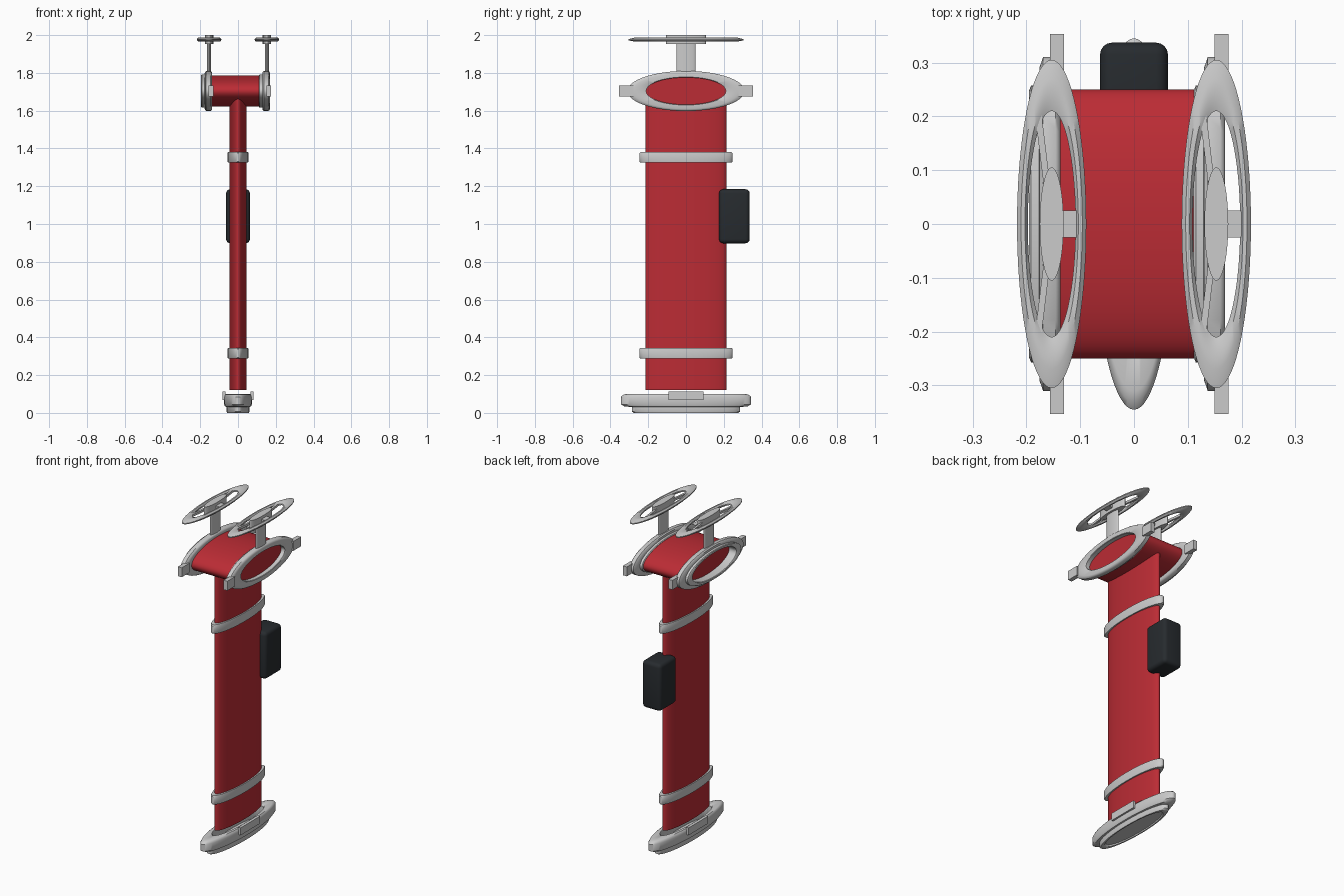
import bpy, bmesh, math
from mathutils import Matrix, Vector

if "Cube" in bpy.data.objects:
    bpy.data.objects.remove(bpy.data.objects["Cube"])

SEG = 72


def material(name, color):
    m = bpy.data.materials.new(name)
    m.diffuse_color = (*color, 1)
    m.use_nodes = True
    m.node_tree.nodes["Principled BSDF"].inputs["Base Color"].default_value = m.diffuse_color
    return m


RED = material("red_paint", (0.50, 0.025, 0.035))
BLACK = material("black_plastic", (0.02, 0.024, 0.028))


def finish(name, bm, mat=None):
    bmesh.ops.recalc_face_normals(bm, faces=bm.faces)
    me = bpy.data.meshes.new(name)
    bm.to_mesh(me)
    bm.free()
    me.polygons.foreach_set("use_smooth", [True] * len(me.polygons))
    me.set_sharp_from_angle(angle=math.radians(38))
    ob = bpy.data.objects.new(name, me)
    bpy.context.collection.objects.link(ob)
    if mat:
        me.materials.append(mat)
    return ob


def frame(loc, scale, rot=None):
    """Unit space -> rotate -> squash -> move."""
    return Matrix.Translation(loc) @ Matrix.Diagonal((*scale, 1)) @ (rot or Matrix())


def lathe(bm, profile, M, closed=True):
    """Revolve (radius, height) points about z; open profiles get end caps."""
    rings = []
    for r, t in profile:
        rings.append([bm.verts.new(M @ Vector((r * math.cos(a), r * math.sin(a), t)))
                      for a in (2 * math.pi * i / SEG for i in range(SEG))])
    pairs = list(zip(rings, rings[1:])) + ([(rings[-1], rings[0])] if closed else [])
    for A, B in pairs:
        for i in range(SEG):
            j = (i + 1) % SEG
            bm.faces.new((A[i], A[j], B[j], B[i]))
    if not closed:
        bm.faces.new(rings[0])
        bm.faces.new(rings[-1])


def box(bm, lo, hi, M, bevel=0.0):
    lo, hi = Vector(lo), Vector(hi)
    size = hi - lo
    res = bmesh.ops.create_cube(bm, size=1)
    for v in res["verts"]:
        v.co = M @ (Vector(a * b for a, b in zip(v.co, size)) + (lo + hi) / 2)
    if bevel:
        edges = list({e for v in res["verts"] for e in v.link_edges})
        bmesh.ops.bevel(bm, geom=edges, offset=bevel, segments=4, profile=0.5, affect='EDGES')


def cylinder(name, r, z0, z1, M, mat=None):
    bm = bmesh.new()
    lathe(bm, [(r, z0), (r, z1)], M, closed=False)
    return finish(name, bm, mat)


ALONG_X = Matrix.Rotation(math.pi / 2, 4, 'Y')
QUARTER = Matrix.Rotation(math.pi / 2, 4, 'Z')

# Hose coupling: stepped flange ring with two lugs
COUPLING = [(0.71, 0), (0.80, 0), (0.83, 0.06), (0.83, 0.28), (0.94, 0.30), (1, 0.40),
            (1, 0.76), (0.96, 0.86), (0.90, 0.90), (0.70, 0.90), (0.68, 0.86), (0.68, 0.06)]


def coupling(name, M):
    bm = bmesh.new()
    lathe(bm, COUPLING, M)
    for s in (0, math.pi):
        R = M @ Matrix.Rotation(s, 4, 'Z')
        box(bm, (-0.27, 0.90, 0.60), (0.27, 1.14, 1.0), R)
    return finish(name, bm)


# Base coupling with closed underside
coupling("base_coupling", frame((0, 0, 0), (0.073, 0.345, 0.112), QUARTER))
cylinder("base_plate", 0.72, 0.06, 0.3, frame((0, 0, 0), (0.073, 0.345, 0.112)))

# Upright column and cross pipe
cylinder("column", 1, 0.12, 1.70, frame((0, 0, 0), (0.045, 0.215, 1)), RED)
cylinder("cross_pipe", 1, -0.142, 0.142, frame((0, 0, 1.704), (1, 0.25, 0.083), ALONG_X), RED)

# Clamp bands around the column
for name, z in (("lower_band", 0.316), ("upper_band", 1.353)):
    bm = bmesh.new()
    lathe(bm, [(0.85, -0.027), (0.98, -0.027), (1, -0.022), (1, 0.022), (0.98, 0.027), (0.85, 0.027)],
          frame((0, 0, z), (0.055, 0.247, 1)))
    finish(name, bm)

# Outlets: coupling, valve stem and handwheel on each side (same orientation)
for side, x in (("left", -0.153), ("right", 0.153)):
    coupling(side + "_outlet_coupling",
             frame((x - 0.042, 0, 1.704), (0.065, 0.31, 0.106), ALONG_X))
    cylinder(side + "_valve_stem", 0.05, 1.785, 1.96, frame((x, 0, 0), (0.21, 1, 1)))
    M = frame((x, 0, 1.976), (0.211, 1, 1))
    bm = bmesh.new()
    lathe(bm, [(0.21, -0.004), (0.235, -0.011), (0.27, -0.011), (0.305, -0.003),
               (0.305, 0.003), (0.27, 0.011), (0.235, 0.011), (0.21, 0.004)], M)
    for k in range(3):
        box(bm, (0.08, -0.025, -0.007), (0.225, 0.025, 0.007),
            M @ Matrix.Rotation(k * 2 * math.pi / 3, 4, 'Z'))
    lathe(bm, [(0.105, -0.024), (0.105, 0.024)], M, closed=False)
    finish(side + "_handwheel", bm)

# Control box on the back of the column
bm = bmesh.new()
box(bm, (-0.063, 0.175, 0.898), (0.063, 0.337, 1.184), Matrix(), bevel=0.022)
finish("control_box", bm, BLACK)
